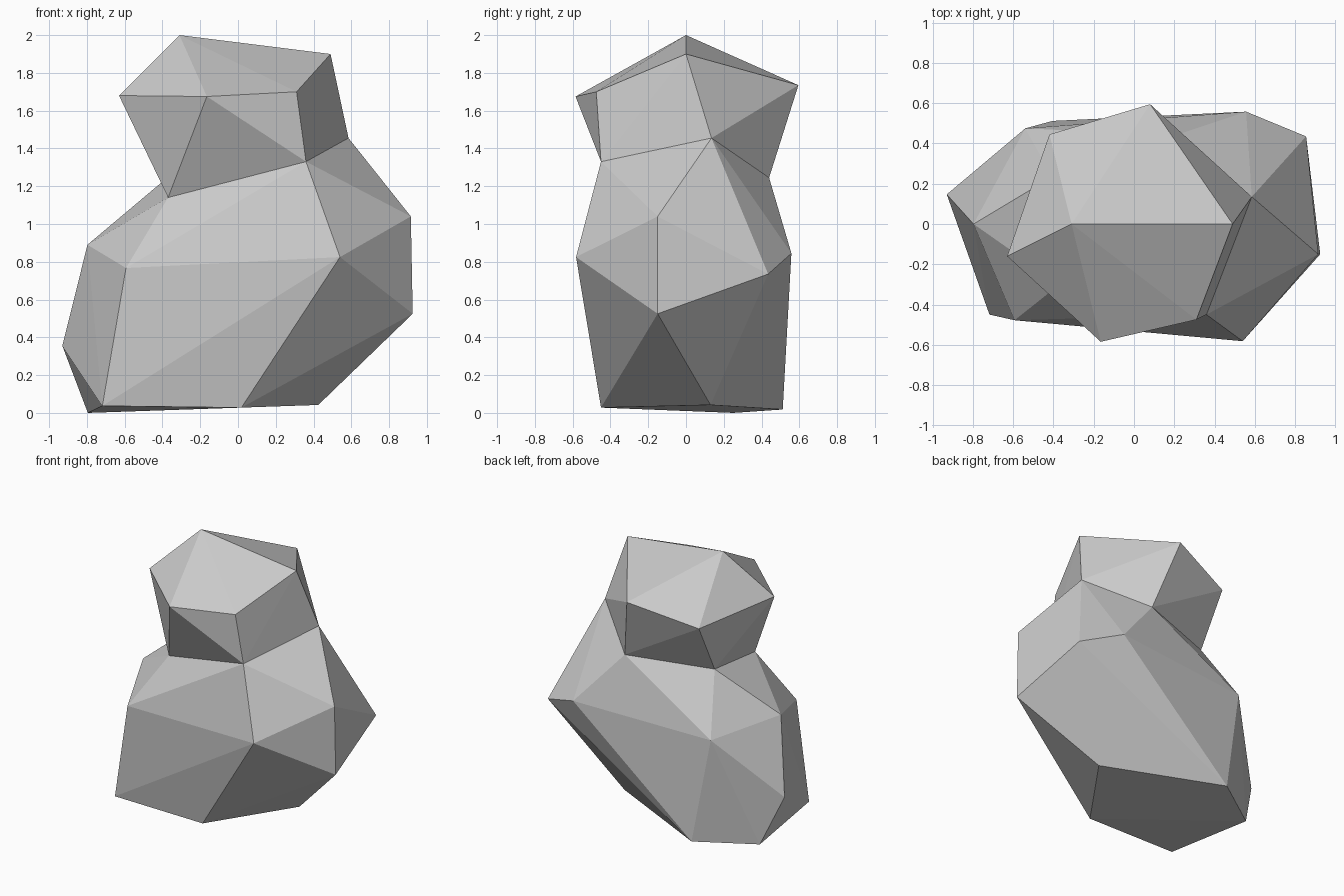
import bpy
import bmesh

if "Cube" in bpy.data.objects:
    bpy.data.objects.remove(bpy.data.objects["Cube"])

# Shared ring of corners where the upper lump meets the lower one
NECK = [(-.37, -.30, 1.14), (.36, -.45, 1.33), (.585, .135, 1.455),
        (.205, .44, 1.245), (-.405, .235, 1.22)]

# Corners of the upper lump: ridge, then brim
UPPER = [(-.31, 0, 2.0), (.49, 0, 1.90),
         (-.63, -.16, 1.68), (-.165, -.585, 1.675), (.31, -.475, 1.70),
         (.08, .595, 1.735), (-.42, .445, 1.61)]

# Corners of the lower lump: shoulder, waist, then foot
LOWER = [(-.797, 0, .89), (-.593, -.478, .767), (.54, -.582, .825),
         (.915, -.15, 1.04), (.855, .435, .735), (.557, .558, .845),
         (-.54, .475, .807),
         (.925, -.15, .525), (-.93, .147, .355),
         (.425, .13, .042), (.018, -.45, .028), (-.718, -.45, .037),
         (-.795, .25, 0), (-.405, .512, .018)]


def faceted_lump(name, corners):
    """Convex faceted shell over the corners and neck, left open at the neck."""
    bm = bmesh.new()
    ring = {bm.verts.new(p) for p in NECK}
    for p in corners:
        bm.verts.new(p)
    bmesh.ops.convex_hull(bm, input=bm.verts[:])
    caps = [f for f in bm.faces if all(v in ring for v in f.verts)]
    bmesh.ops.delete(bm, geom=caps, context='FACES')
    bmesh.ops.recalc_face_normals(bm, faces=bm.faces[:])
    # An open shell: make sure the normals point away from its middle
    mid = sum((v.co for v in bm.verts), bm.verts[:][0].co * 0) / len(bm.verts)
    for f in bm.faces:
        if f.normal.dot(f.calc_center_median() - mid) < 0:
            f.normal_flip()
    mesh = bpy.data.meshes.new(name)
    bm.to_mesh(mesh)
    bm.free()
    obj = bpy.data.objects.new(name, mesh)
    bpy.context.collection.objects.link(obj)
    return obj


# Upper and lower rock
faceted_lump("upper_rock", UPPER)
faceted_lump("lower_rock", LOWER)
